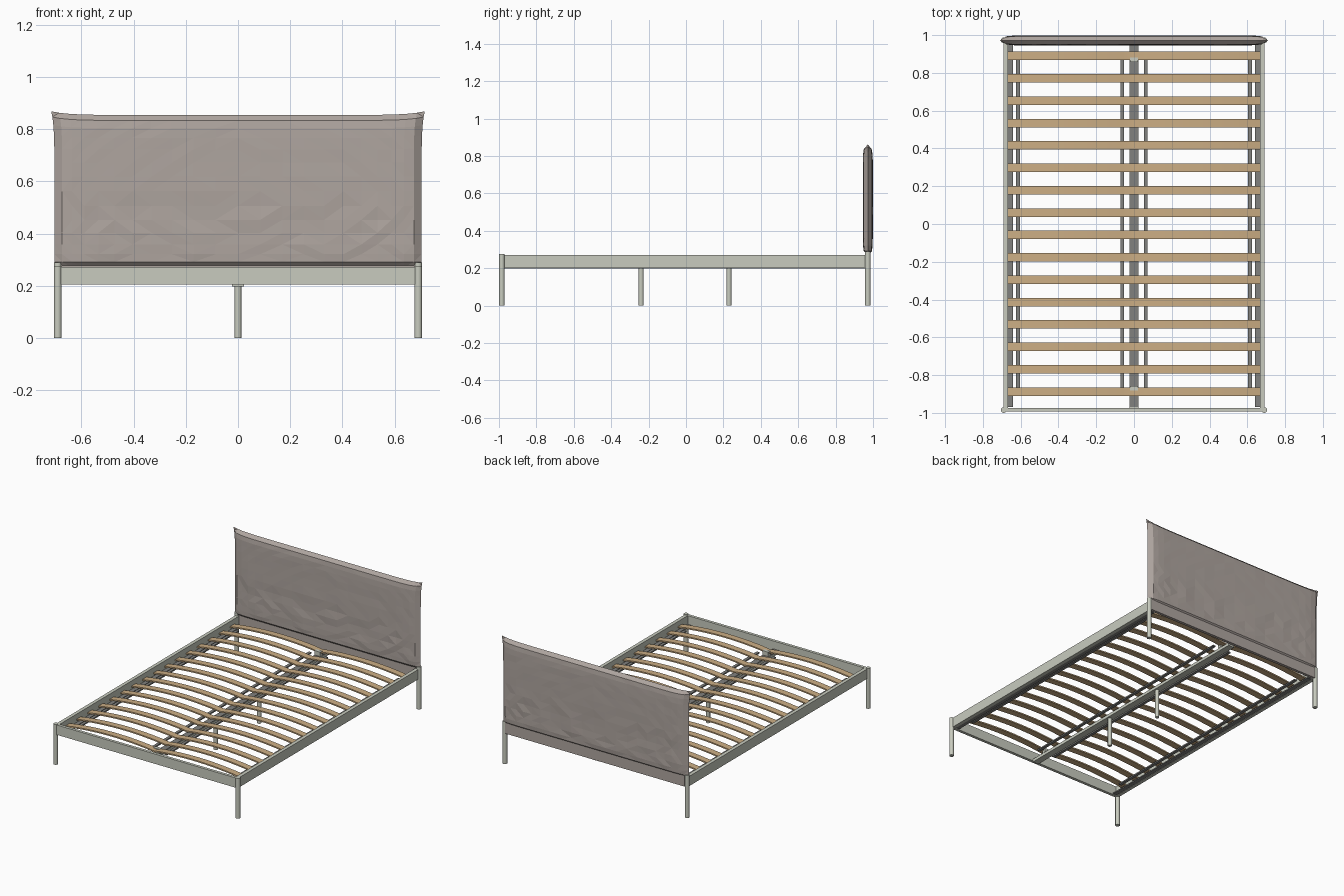
import bpy, bmesh, math, random

random.seed(4)
cube = bpy.data.objects.get("Cube")
if cube:
    bpy.data.objects.remove(cube, do_unlink=True)


def material(name, rgb):
    m = bpy.data.materials.new(name)
    m.use_nodes = True
    m.diffuse_color = (*rgb, 1)
    m.node_tree.nodes["Principled BSDF"].inputs["Base Color"].default_value = (*rgb, 1)
    return m


PAINT = material("pale grey paint", (0.58, 0.60, 0.52))
FABRIC = material("taupe fabric", (0.43, 0.38, 0.35))
WOOD = material("birch wood", (0.60, 0.42, 0.23))
STEEL = material("dark grey steel", (0.22, 0.22, 0.21))


def finish(bm, name, mat, smooth=False):
    bmesh.ops.recalc_face_normals(bm, faces=bm.faces)
    mesh = bpy.data.meshes.new(name)
    bm.to_mesh(mesh)
    bm.free()
    ob = bpy.data.objects.new(name, mesh)
    bpy.context.collection.objects.link(ob)
    mesh.materials.append(mat)
    if smooth:
        bpy.ops.object.select_all(action="DESELECT")
        ob.select_set(True)
        bpy.context.view_layer.objects.active = ob
        bpy.ops.object.shade_smooth_by_angle()
    return ob


def box(name, mat, x, y, z):
    """Box from (low, high) ranges on each axis."""
    bm = bmesh.new()
    bmesh.ops.create_cube(bm, size=1)
    for v in bm.verts:
        for i, (lo, hi) in enumerate((x, y, z)):
            v.co[i] = hi if v.co[i] > 0 else lo
    return finish(bm, name, mat)


def post(name, x, y, radius, top):
    bm = bmesh.new()
    bmesh.ops.create_cone(bm, cap_ends=True, segments=16, radius1=radius,
                          radius2=radius, depth=top)
    bmesh.ops.translate(bm, verts=bm.verts, vec=(x, y, top / 2))
    finish(bm, name, PAINT, True)


def mirrored(lo, hi, side):
    return tuple(sorted((lo * side, hi * side)))


# Frame: rails, ledges, corner legs and slat strips
for side, label in ((1, "left"), (-1, "right")):
    box(label + "_rail", PAINT, mirrored(0.668, 0.692, side), (-0.98, 0.97), (0.205, 0.272))
    box(label + "_ledge", STEEL, mirrored(0.64, 0.668, side), (-0.97, 0.96), (0.207, 0.215))
    post(label + "_front_leg", 0.69 * side, -0.985, 0.015, 0.275)
    post(label + "_back_leg", 0.69 * side, 0.972, 0.015, 0.29)
    for lo, hi in ((0.052, 0.072), (0.604, 0.624)):
        box(label + "_slat_strip", STEEL, mirrored(lo, hi, side), (-0.87, 0.87), (0.217, 0.226))
box("front_rail", PAINT, (-0.69, 0.69), (-0.993, -0.973), (0.205, 0.272))
box("head_rail", FABRIC, (-0.68, 0.68), (0.965, 0.985), (0.21, 0.29))

# Centre beam with its steel top, end brackets and two legs
box("centre_beam", PAINT, (-0.023, 0.023), (-0.975, 0.965), (0.198, 0.216))
box("beam_top", STEEL, (-0.021, 0.021), (-0.97, 0.96), (0.216, 0.22))
for y in (-0.87, 0.87):
    box("beam_bracket", PAINT, (-0.022, 0.022), (y - 0.012, y + 0.012), (0.22, 0.25))
for y in (-0.24, 0.23):
    post("centre_leg", 0, y, 0.013, 0.2)


# Slats: each bows upward on both sides of the beam
def slat(y):
    bm = bmesh.new()
    steps, half_len, half_w = 24, 0.67, 0.0225
    rings = []
    for i in range(steps + 1):
        x = half_len * (2 * i / steps - 1)
        z = 0.228 + 0.024 * math.sin(math.pi * abs(x) / half_len) ** 0.8 \
            if 0 < i < steps else 0.228
        z += 0.008 * (1 - abs(x) / half_len)
        rings.append([bm.verts.new((x, y + dy, z + dz)) for dy, dz in
                      ((-half_w, 0), (half_w, 0), (half_w, 0.009), (-half_w, 0.009))])
    for a, b in zip(rings, rings[1:]):
        for k in range(4):
            n = (k + 1) % 4
            bm.faces.new((a[k], a[n], b[n], b[k]))
    bm.faces.new(rings[0])
    bm.faces.new(rings[-1])
    finish(bm, "slat", WOOD, True)


for i in range(16):
    slat(0.89 - i * 0.1185)


# Headboard: a padded slipcover with pinched corners and loose creases
def headboard():
    bm = bmesh.new()
    nu, nv = 22, 14

    def spread(t):
        # crowd rows toward the edges so the padding rounds off there
        return math.sin(t * math.pi / 2) * 0.6 + t * 0.4

    def point(i, j, face):
        u, v = spread(2 * i / nu - 1), spread(2 * j / nv - 1)
        x = u * (0.703 + 0.012 * max(v, 0) ** 6)
        z = 0.562 + v * 0.292
        if v > 0:
            z += 0.014 * v * abs(u) ** 12
        puff = math.sqrt(max(0, 1 - abs(u) ** 24)) * math.sqrt(max(0, 1 - abs(v) ** 14))
        crease = 0
        if 1 < i < nu - 1 and 1 < j < nv - 1:
            crease = random.uniform(-0.003, 0) * (1.4 if v < 0 else 0.5)
        return (x, 0.972 + face * (0.027 * puff + crease), z)

    for face in (-1, 1):
        grid = [[bm.verts.new(point(i, j, face)) for j in range(nv + 1)]
                for i in range(nu + 1)]
        for i in range(nu):
            for j in range(nv):
                bm.faces.new((grid[i][j], grid[i + 1][j],
                              grid[i + 1][j + 1], grid[i][j + 1]))
    bmesh.ops.remove_doubles(bm, verts=bm.verts, dist=0.0005)
    bmesh.ops.triangulate(bm, faces=bm.faces)
    finish(bm, "headboard", FABRIC)


headboard()
